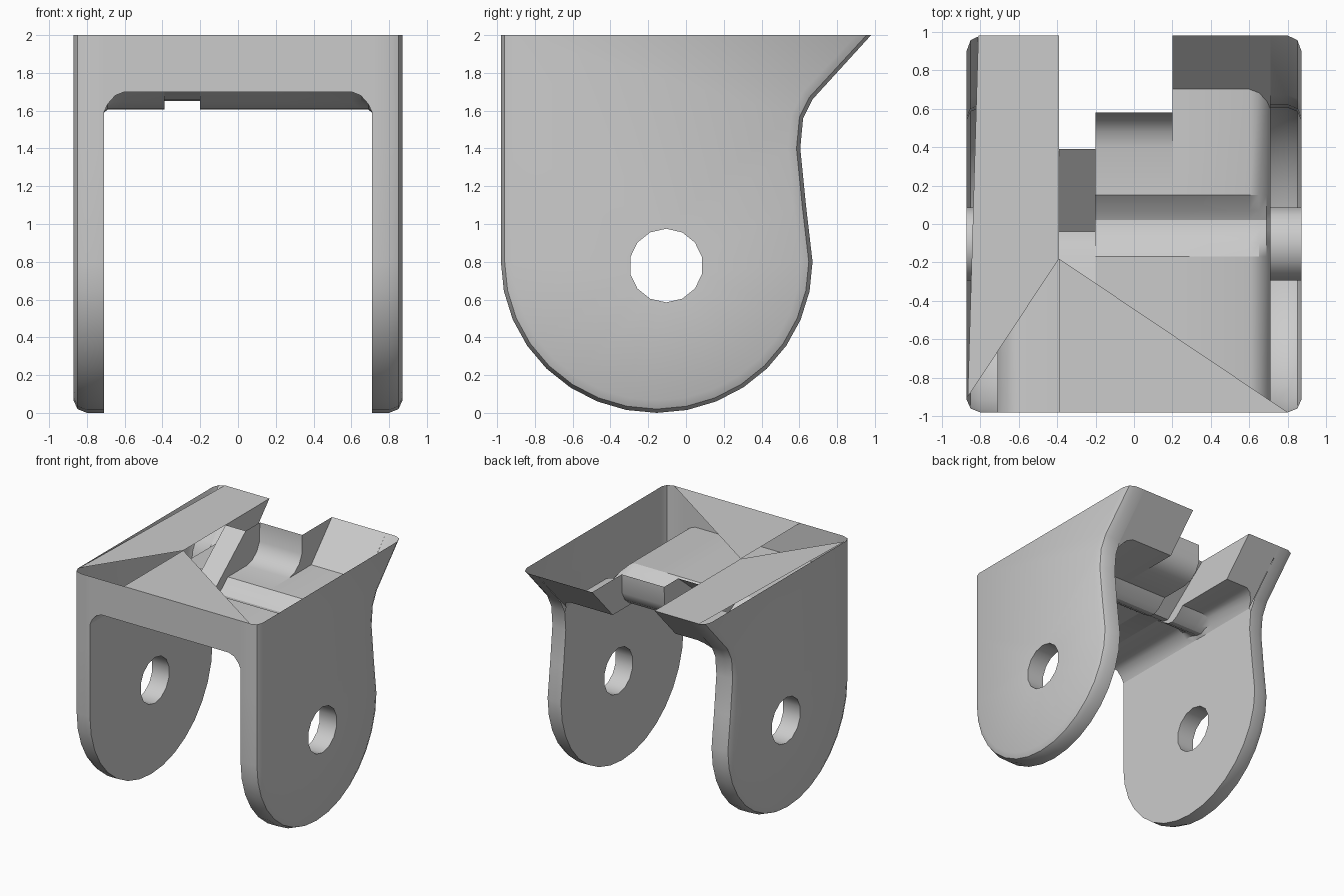
import bpy, bmesh, math

if "Cube" in bpy.data.objects:
    bpy.data.objects.remove(bpy.data.objects["Cube"], do_unlink=True)

grey = bpy.data.materials.new("light_grey")
grey.use_nodes = True
grey.diffuse_color = (0.6, 0.6, 0.6, 1)
grey.node_tree.nodes["Principled BSDF"].inputs["Base Color"].default_value = (0.6, 0.6, 0.6, 1)

TOP, FLOOR, FRONT, BACK = 2.0, 1.7, -0.98, 0.98
INNER, RIM, OUTER = 0.71, 0.80, 0.87


def finish(bm, name):
    bmesh.ops.remove_doubles(bm, verts=bm.verts, dist=0.0005)
    bmesh.ops.recalc_face_normals(bm, faces=bm.faces)
    mesh = bpy.data.meshes.new(name)
    bm.to_mesh(mesh)
    bm.free()
    obj = bpy.data.objects.new(name, mesh)
    bpy.context.collection.objects.link(obj)
    mesh.materials.append(grey)
    bpy.ops.object.select_all(action="DESELECT")
    obj.select_set(True)
    bpy.context.view_layer.objects.active = obj
    bpy.ops.object.shade_smooth_by_angle(angle=math.radians(30))
    return obj


def loft(bm, rows, closed=False):
    """Quads between neighbouring rows of points."""
    vs = [[bm.verts.new(p) for p in row] for row in rows]
    n = len(vs[0])
    for a, b in zip(vs, vs[1:]):
        for i in range(n if closed else n - 1):
            j = (i + 1) % n
            bm.faces.new((a[i], a[j], b[j], b[i]))


def fill(bm, *loops):
    """Flat face from an outline and optional hole outlines."""
    edges = []
    for loop in loops:
        vs = [bm.verts.new(p) for p in loop]
        edges += [bm.edges.new((vs[i - 1], vs[i])) for i in range(len(vs))]
    bmesh.ops.triangle_fill(bm, edges=edges, use_beauty=True)


def at_x(x, profile):
    return [(x, y, z) for y, z in profile]


def plate(name, *loops):
    bm = bmesh.new()
    fill(bm, *loops)
    return finish(bm, name)


# Leg outline in y and z, from the front top round the bottom to the back top
outline = [(FRONT, TOP), (FRONT, 1.4)]
for i in range(17):
    a = math.pi * (1 + i / 16)
    outline.append((-0.155 + 0.825 * math.cos(a), 0.8 + 0.8 * math.sin(a)))
outline += [(0.635, 1.1), (0.605, 1.4), (0.62, 1.56), (0.67, 1.66), (BACK, TOP)]


def inset(d):
    pts = [(FRONT + d, TOP)]
    for p, q, r in zip(outline, outline[1:], outline[2:]):
        ty, tz = r[0] - p[0], r[1] - p[1]
        length = math.hypot(ty, tz)
        pts.append((q[0] - tz / length * d, q[1] + ty / length * d))
    return pts + [(BACK - 1.2 * d, TOP)]


hole = [(-0.105 + 0.195 * math.cos(math.tau * (i + 0.5) / 14),
         0.78 + 0.195 * math.sin(math.tau * (i + 0.5) / 14)) for i in range(14)]


# Hollow legs, open at the top, with a rounded outer rim and a pin hole
def leg(name, side):
    bm = bmesh.new()
    rings = [(INNER, 0), (RIM, 0), (0.85, 0.02), (OUTER, 0.065)]
    loft(bm, [at_x(side * x, inset(d)) for x, d in rings])
    loft(bm, [at_x(side * x, hole) for x in (INNER, OUTER)], closed=True)
    fill(bm, at_x(side * OUTER, inset(0.065)), at_x(side * OUTER, hole))
    inner = [(FRONT, 1.59)] + [p for p in outline if p[1] < 1.58] + [(0.605, 1.59)]
    fill(bm, at_x(side * INNER, inner), at_x(side * INNER, hole))
    return finish(bm, name)


leg("left_leg", 1)
leg("right_leg", -1)

# Floor profiles: a shallow trough, then a back slope, curved wall or chute
trough = [(-0.17, FLOOR), (-0.10, 1.65), (-0.03, 1.61), (0.02, 1.605), (0.07, 1.63), (0.15, FLOOR)]
curve = [(0.40, FLOOR), (0.48, 1.72), (0.54, 1.77), (0.575, 1.84), (0.58, TOP)]
chute = [(-0.17, FLOOR), (-0.10, 1.66), (-0.04, 1.65), (0.39, TOP)]


def slope_profile(c):
    dip = [(y, min(c, z)) for y, z in trough]
    return [(FRONT, c)] + dip + [(BACK - (TOP - c) * 0.93, c), (BACK, TOP)]


corner = [(0.60, FLOOR), (0.65, 1.68), (0.69, 1.635), (INNER, 1.59)]


def floor(name, rows):
    bm = bmesh.new()
    loft(bm, [at_x(x, p) for x, p in rows])
    return finish(bm, name)


for name, side, edge in (("left_floor", 1, 0.2), ("right_floor", -1, 0.39)):
    floor(name, [(side * x, slope_profile(c)) for x, c in [(edge, FLOOR)] + corner])
middle = [(FRONT, FLOOR)] + trough + curve
floor("middle_floor", [(x, middle) for x in (-0.2, 0.2)])
floor("slot_chute", [(x, [(FRONT, FLOOR)] + chute) for x in (-0.39, -0.2)])

# Upright walls where neighbouring floor strips differ
back = slope_profile(FLOOR)[-2:]
plate("left_notch_wall", at_x(0.2, back + curve[::-1]))
plate("slot_left_wall", at_x(-0.2, trough + curve + chute[:0:-1]))
plate("slot_right_wall", at_x(-0.39, trough + back + chute[:0:-1]))

# Front panel with rounded lower corners
arch = [(x, FRONT, z) for x, z in corner]
plate("front_panel", [(-INNER, FRONT, TOP)] + [(-x, y, z) for x, y, z in arch[::-1]]
      + arch + [(INNER, FRONT, TOP)])

# Partial top cover, the rest is open
plate("top_right_cover", [(-0.81, BACK, TOP), (-0.39, BACK, TOP),
                          (-0.39, -0.18, TOP), (-0.865, -0.9, TOP)])
plate("top_front_cover", [(-0.39, -0.18, TOP), (-0.39, FRONT, TOP), (RIM, FRONT, TOP)])
